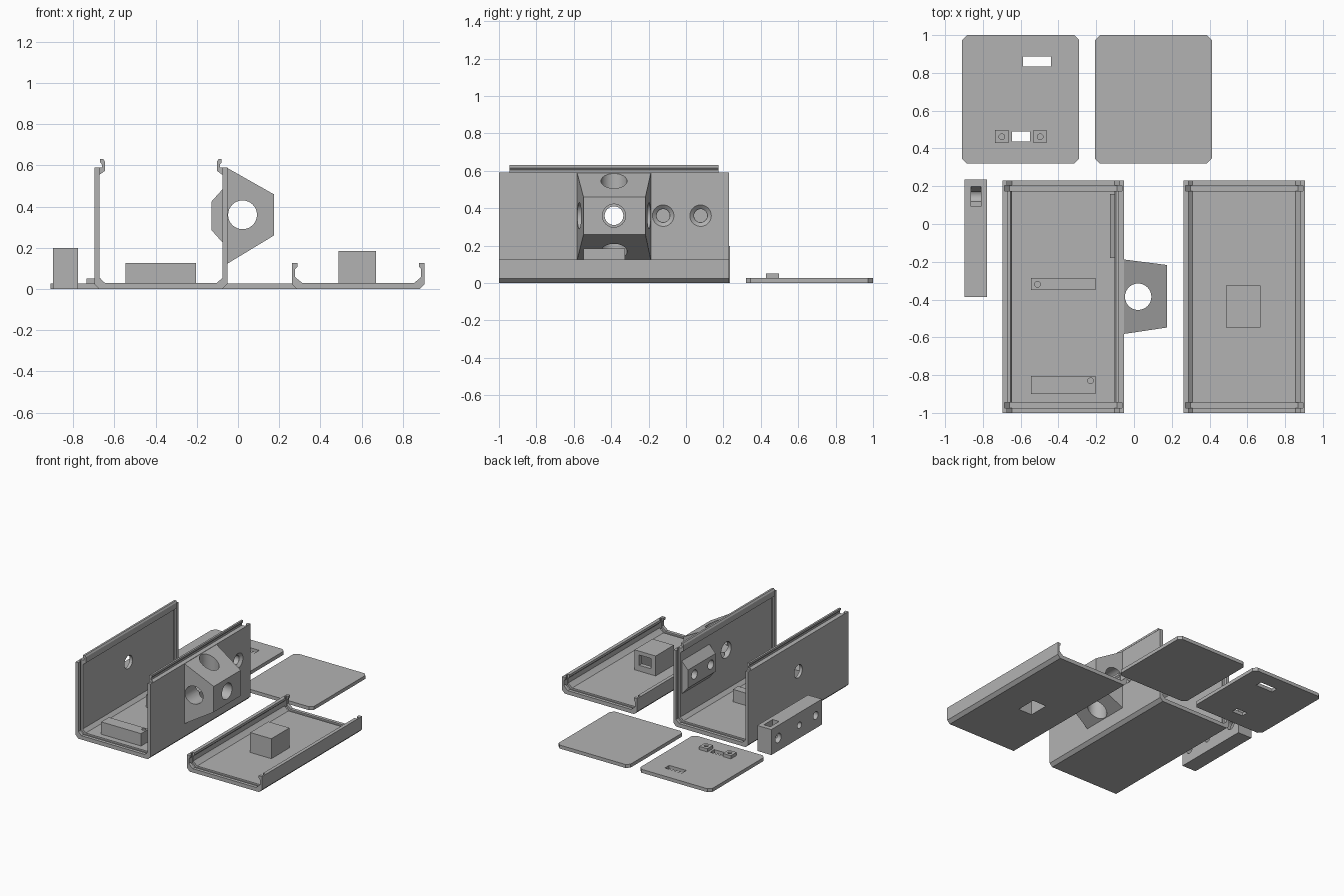
import bpy, bmesh, math

old = bpy.data.objects.get("Cube")
if old:
    bpy.data.objects.remove(old, do_unlink=True)

# One flat grey plastic
grey = bpy.data.materials.new("grey_plastic")
grey.use_nodes = True
grey.diffuse_color = (0.45, 0.45, 0.45, 1)
grey.node_tree.nodes["Principled BSDF"].inputs["Base Color"].default_value = (0.45, 0.45, 0.45, 1)


def loft(name, ring_a, ring_b):
    """Solid between two matching rings of points."""
    bm = bmesh.new()
    a = [bm.verts.new(p) for p in ring_a]
    b = [bm.verts.new(p) for p in ring_b]
    bm.faces.new(a)
    bm.faces.new(b[::-1])
    for i in range(len(a)):
        j = (i + 1) % len(a)
        bm.faces.new((a[i], a[j], b[j], b[i]))
    bmesh.ops.recalc_face_normals(bm, faces=bm.faces)
    mesh = bpy.data.meshes.new(name)
    bm.to_mesh(mesh)
    bm.free()
    mesh.materials.append(grey)
    obj = bpy.data.objects.new(name, mesh)
    bpy.context.collection.objects.link(obj)
    return obj


def place(p, axis, t):
    u, v = p
    return {"x": (t, u, v), "y": (u, t, v), "z": (u, v, t)}[axis]


def prism(name, pts, axis, start, end):
    return loft(name, [place(p, axis, start) for p in pts], [place(p, axis, end) for p in pts])


def box(name, x0, x1, y0, y1, z0, z1):
    return prism(name, [(x0, y0), (x1, y0), (x1, y1), (x0, y1)], "z", z0, z1)


def circle(center, radius, sides=32):
    return [(center[0] + radius * math.cos(2 * math.pi * i / sides),
             center[1] + radius * math.sin(2 * math.pi * i / sides)) for i in range(sides)]


def drill(center, axis, start, end, r0, r1=None):
    """Round cutter, tapered when a second radius is given."""
    r1 = r1 or r0
    return loft("cutter", [place(p, axis, start) for p in circle(center, r0)],
                [place(p, axis, end) for p in circle(center, r1)])


def cut(target, *cutters):
    bpy.context.view_layer.objects.active = target
    for cutter in cutters:
        mod = target.modifiers.new("cut", "BOOLEAN")
        mod.operation = "DIFFERENCE"
        mod.solver = "EXACT"
        mod.object = cutter
        bpy.ops.object.modifier_apply(modifier=mod.name)
        bpy.data.objects.remove(cutter, do_unlink=True)


def mirrored(cx, half):
    return [(cx + x, z) for x, z in half] + [(cx - x, z) for x, z in reversed(half)]


FRONT, BACK = -1.0, 0.23


def end_grooves(target, cx):
    # Slots that hold the end panels
    for y in (FRONT + 0.026, BACK - 0.054):
        half = [(0.285, 0.018), (0.311, 0.044), (0.311, 0.8)]
        cut(target, prism("cutter", mirrored(cx, half), "y", y, y + 0.028))


# Main case: tall open channel
CASE_X = -0.374
case = prism("case_channel", mirrored(CASE_X, [
    (0.298, 0), (0.322, 0.024), (0.322, 0.59), (0.298, 0.59), (0.298, 0.054), (0.272, 0.03),
]), "y", FRONT, BACK)
end_grooves(case, CASE_X)

# Snap rails along the top of both walls
rail = [(0.30, 0.553), (0.272, 0.573), (0.272, 0.618), (0.28, 0.63), (0.295, 0.63),
        (0.295, 0.615), (0.287, 0.605), (0.287, 0.59), (0.30, 0.59)]
for side, label in ((1, "right"), (-1, "left")):
    prism("snap_rail_" + label, [(CASE_X + side * x, z) for x, z in rail], "y", -0.945, 0.175)

# Wall openings
AXIS_Y, AXIS_Z = -0.385, 0.36
BOLTS = (-0.122, 0.078)
cut(case, drill((AXIS_Y, AXIS_Z), "x", -0.8, -0.5, 0.05),
    drill((AXIS_Y, AXIS_Z), "x", -0.2, 0.1, 0.062))

# Bolt pad on the inside of the wall
pad = prism("bolt_pad", [(-0.07, 0.22), (-0.128, 0.285), (-0.128, 0.425), (-0.07, 0.49)],
            "y", -0.18, 0.16)
for y in BOLTS:
    for part in (case, pad):
        cut(part, drill((y, AXIS_Z), "x", -0.3, 0.1, 0.035))
    cut(case, drill((y, AXIS_Z), "x", -0.071, -0.049, 0.035, 0.061))

# Tapered mount with three crossing bores
def rect(x, y0, y1, z0, z1):
    return [(x, y0, z0), (x, y1, z0), (x, y1, z1), (x, y0, z1)]

mount = loft("tapered_mount", rect(-0.053, -0.582, -0.188, 0.122, 0.588),
             rect(0.175, -0.548, -0.217, 0.26, 0.459))
cut(mount, drill((AXIS_Y, AXIS_Z), "x", -0.2, 0.4, 0.062),
    drill((0.022, AXIS_Z), "y", -0.8, 0.1, 0.07),
    drill((0.022, AXIS_Y), "z", -0.1, 0.9, 0.07))

# Floor blocks in the case, each with a pilot hole
for label, y0, y1, hole in (("back", -0.35, -0.286, (-0.511, -0.319)),
                            ("front", -0.90, -0.806, (-0.23, -0.83))):
    block = box("floor_block_" + label, -0.546, -0.203, y0, y1, 0.025, 0.126)
    cut(block, drill(hole, "z", 0.06, 0.2, 0.015))

# Lid: shallow channel with inward catches
LID_X = 0.583
lid = prism("lid_channel", mirrored(LID_X, [
    (0.298, 0), (0.322, 0.024), (0.322, 0.126), (0.295, 0.126), (0.295, 0.108),
    (0.306, 0.097), (0.306, 0.06), (0.299, 0.052), (0.272, 0.03),
]), "y", FRONT, BACK)
end_grooves(lid, LID_X)
cut(lid, box("cutter", 0.52, 0.64, -0.52, -0.36, -0.1, 0.1))

# Hollow socket on the lid, open below and at the back
socket = box("lid_socket", 0.488, 0.67, -0.547, -0.325, 0.02, 0.185)
cut(socket, box("cutter", 0.52, 0.64, -0.52, -0.36, -0.1, 0.155),
    box("cutter", 0.53, 0.63, -0.40, -0.2, 0.075, 0.155))


# End panels with clipped corners
def panel(name, x0, x1, y0=0.32, y1=1.0, c=0.026):
    return prism(name, [(x0 + c, y0), (x1 - c, y0), (x1, y0 + c), (x1, y1 - c),
                        (x1 - c, y1), (x0 + c, y1), (x0, y1 - c), (x0, y0 + c)], "z", 0, 0.027)


panel("plain_end_panel", -0.206, 0.412)
port_panel = panel("port_end_panel", -0.91, -0.291)
cut(port_panel, box("cutter", -0.588, -0.44, 0.835, 0.888, -0.1, 0.1),
    box("cutter", -0.646, -0.55, 0.437, 0.49, -0.1, 0.1))

# Screw bosses beside the port
for label, x in (("left", -0.70), ("right", -0.497)):
    boss = box("screw_boss_" + label, x - 0.035, x + 0.035, 0.428, 0.498, 0.02, 0.052)
    cut(boss, drill((x, 0.462), "z", 0.03, 0.1, 0.015))

# Clamp bar with cross holes and a sloped top pocket
bar = box("clamp_bar", -0.898, -0.777, -0.386, 0.235, 0, 0.198)
cut(bar, drill((0.15, 0.1), "x", -1, -0.7, 0.036),
    drill((-0.11, 0.1), "x", -1, -0.7, 0.025),
    drill((-0.31, 0.1), "x", -1, -0.7, 0.03),
    prism("cutter", [(0.092, 0.25), (0.092, 0.08), (0.145, 0.08), (0.199, 0.198), (0.199, 0.25)],
          "x", -0.864, -0.809))

# Smooth bores, sharp edges
bpy.ops.object.select_all(action="DESELECT")
for obj in bpy.context.collection.objects:
    if obj.type == "MESH" and obj.data.materials and obj.data.materials[0] == grey:
        obj.select_set(True)
        bpy.context.view_layer.objects.active = obj
bpy.ops.object.shade_smooth_by_angle(angle=math.radians(30))
